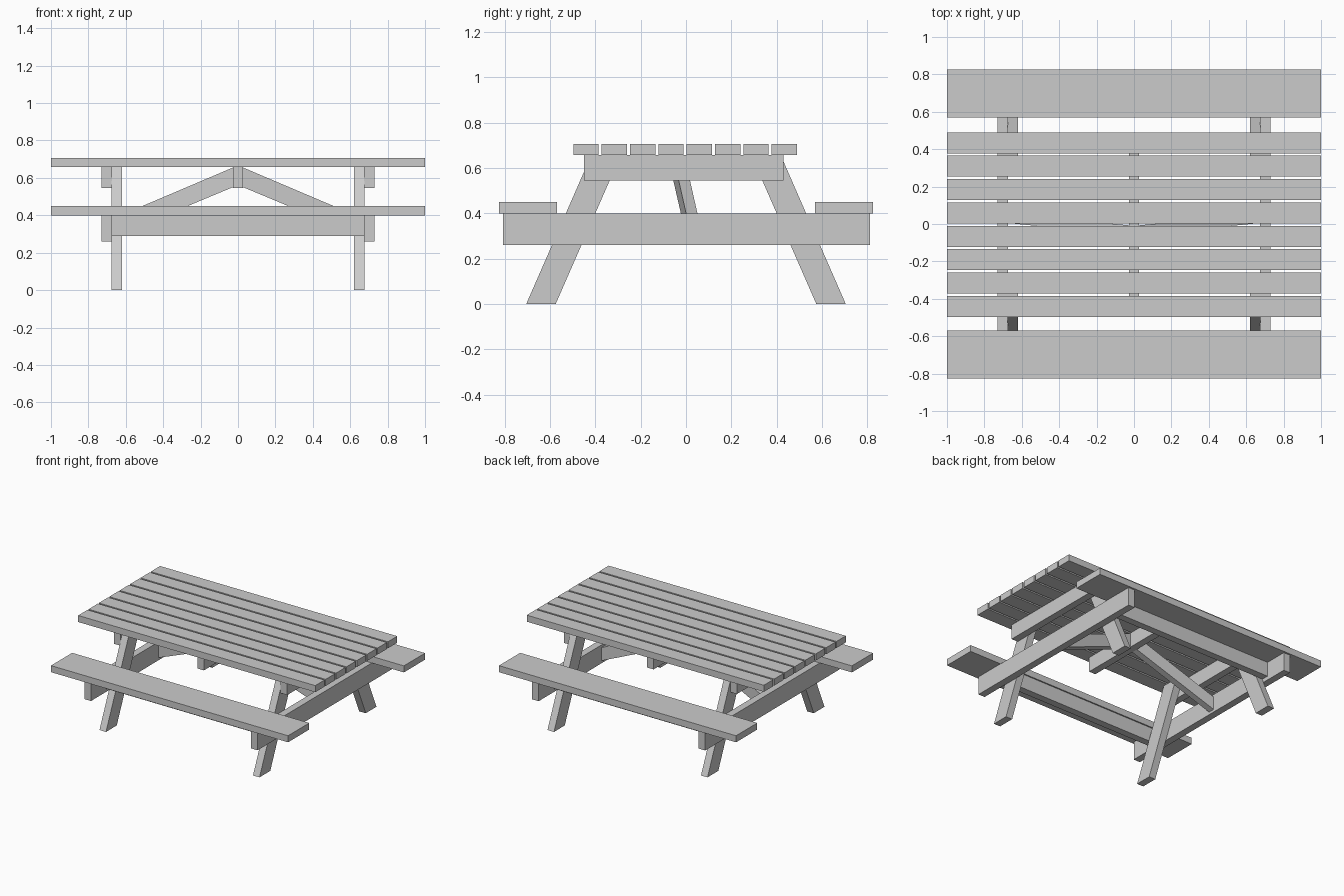
import bpy
import bmesh

cube = bpy.data.objects.get("Cube")
if cube:
    bpy.data.objects.remove(cube, do_unlink=True)

# One plain timber colour
timber = bpy.data.materials.new("grey_timber")
timber.use_nodes = True
GREY = (0.6, 0.6, 0.6, 1)
timber.diffuse_color = GREY
timber.node_tree.nodes["Principled BSDF"].inputs["Base Color"].default_value = GREY


def prism(name, start, end):
    """Join two matching outlines into a closed board."""
    bm = bmesh.new()
    a = [bm.verts.new(p) for p in start]
    b = [bm.verts.new(p) for p in end]
    bm.faces.new(a)
    bm.faces.new(b[::-1])
    n = len(a)
    for i in range(n):
        j = (i + 1) % n
        bm.faces.new((a[j], a[i], b[i], b[j]))
    bmesh.ops.recalc_face_normals(bm, faces=bm.faces)
    mesh = bpy.data.meshes.new(name)
    bm.to_mesh(mesh)
    bm.free()
    mesh.materials.append(timber)
    obj = bpy.data.objects.new(name, mesh)
    bpy.context.collection.objects.link(obj)
    return obj


def board(name, x, y, z):
    """Square-cut board given its extent along each axis."""
    ends = [[(px, y[0], z[0]), (px, y[1], z[0]), (px, y[1], z[1]), (px, y[0], z[1])]
            for px in x]
    return prism(name, *ends)


def span(side, near, far):
    return sorted((side * near, side * far))


TOP_UNDER, TOP = 0.657, 0.707
SEAT_UNDER, SEAT = 0.40, 0.45
INNER, OUTER = 0.675, 0.73

# Table top planks
for i in range(8):
    y = -0.497 + i * 0.125
    board(f"top_plank_{i + 1}", (-1, 1), (y, y + 0.112), (TOP_UNDER, TOP))

# Benches and the long rails beneath them
for side, label in ((-1, "front"), (1, "back")):
    board(f"{label}_bench", (-1, 1), span(side, 0.57, 0.825), (SEAT_UNDER, SEAT))
    board(f"{label}_bench_rail", (-INNER, INNER), span(side, 0.58, 0.635),
          (0.29, SEAT_UNDER))

# Bearer under the middle of the top
board("centre_bearer", (-0.028, 0.028), (-0.45, 0.43), (0.545, TOP_UNDER))

# End frames
for sx, end in ((-1, "right"), (1, "left")):
    board(f"{end}_bench_beam", span(sx, INNER, OUTER), (-0.807, 0.811), (0.26, SEAT_UNDER))
    board(f"{end}_top_bearer", span(sx, INNER, OUTER), (-0.45, 0.43), (0.545, TOP_UNDER))

    # Splayed legs
    for sy, label in ((-1, "front"), (1, "back")):
        rise = 0.437 * TOP_UNDER
        outline = [(0.575, 0), (0.705, 0), (0.705 - rise, TOP_UNDER), (0.575 - rise, TOP_UNDER)]
        faces = [[(sx * x, sy * y, z) for y, z in outline] for x in (0.62, INNER)]
        prism(f"{label}_{end}_leg", *faces)

    # Diagonal brace from the centre bearer down to the bench beam
    def brace_end(x, y, low, high):
        return [(sx * x, y, low), (sx * x, y + 0.05, low),
                (sx * x, y + 0.05, high), (sx * x, y, high)]
    prism(f"{end}_brace", brace_end(0.028, -0.057, 0.55, 0.655),
          brace_end(INNER, 0.005, 0.28, 0.38))
